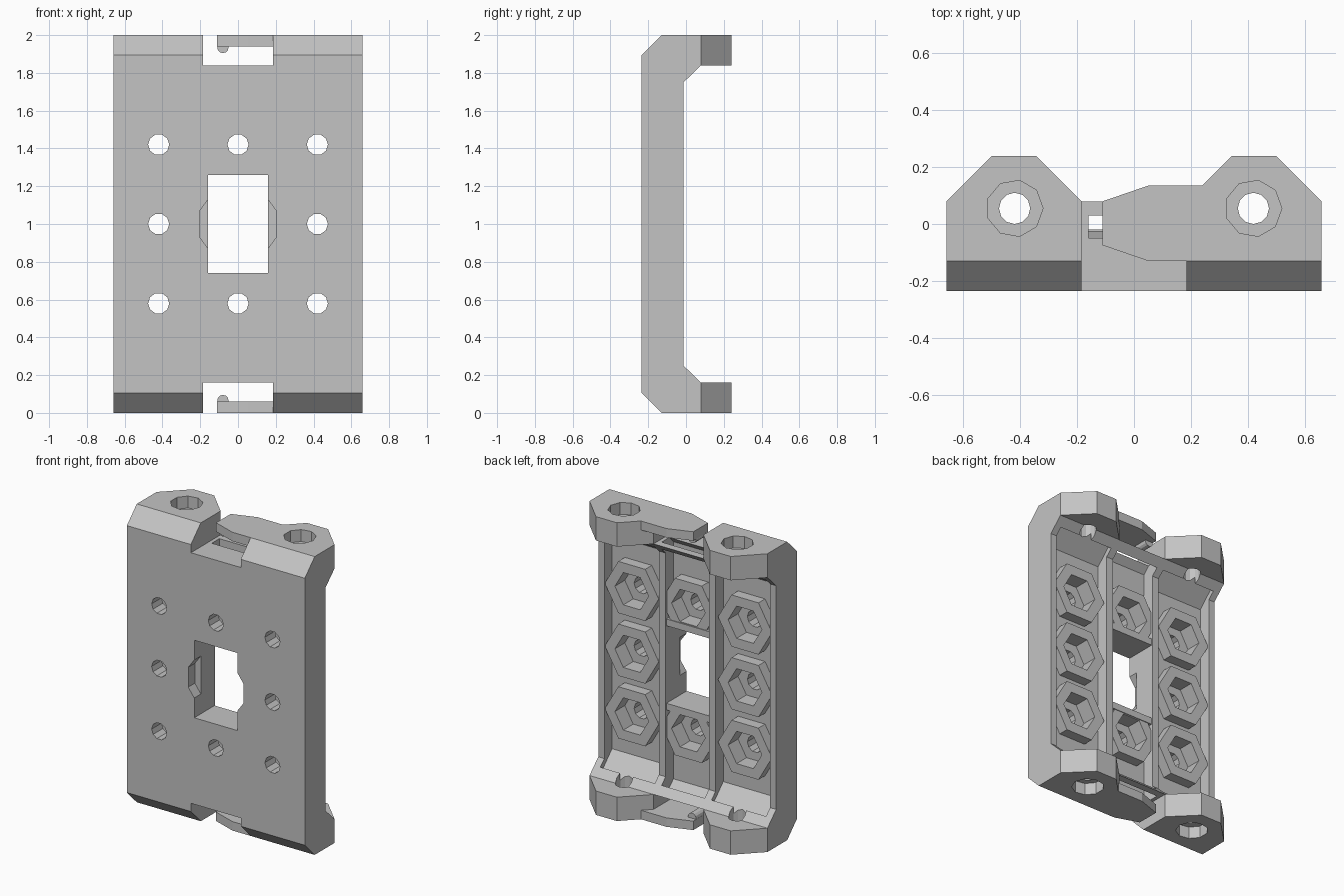
import bpy
import bmesh
import math
from mathutils import Vector

old = bpy.data.objects.get("Cube")
if old:
    bpy.data.objects.remove(old)

grey = bpy.data.materials.new("plain_grey")
grey.use_nodes = True
colour = (0.55, 0.55, 0.55, 1)
grey.diffuse_color = colour
grey.node_tree.nodes["Principled BSDF"].inputs["Base Color"].default_value = colour


def prism(name, points, axis, lo, hi):
    """Extrude a closed outline along an axis. Outline order: x=(y,z), y=(x,z), z=(x,y)."""
    place = {"x": lambda a, b, t: (t, a, b),
             "y": lambda a, b, t: (a, t, b),
             "z": lambda a, b, t: (a, b, t)}[axis]
    bm = bmesh.new()
    face = bm.faces.new([bm.verts.new(place(a, b, lo)) for a, b in points])
    new = bmesh.ops.extrude_face_region(bm, geom=[face])["geom"]
    shift = Vector(place(0, 0, hi - lo))
    bmesh.ops.translate(bm, vec=shift, verts=[v for v in new if isinstance(v, bmesh.types.BMVert)])
    bmesh.ops.recalc_face_normals(bm, faces=bm.faces)
    mesh = bpy.data.meshes.new(name)
    bm.to_mesh(mesh)
    bm.free()
    mesh.materials.append(grey)
    ob = bpy.data.objects.new(name, mesh)
    bpy.context.collection.objects.link(ob)
    return ob


def ring(cx, cy, r, sides, turn=0):
    angles = [math.radians(turn) + math.tau * i / sides for i in range(sides)]
    return [(cx + r * math.cos(a), cy + r * math.sin(a)) for a in angles]


def rect(a0, a1, b0, b1):
    return [(a0, b0), (a1, b0), (a1, b1), (a0, b1)]


def flip(points):
    """Mirror an outline top to bottom about mid height."""
    return [(a, 2 - b) for a, b in reversed(points)]


def combine(target, tool, operation):
    mod = target.modifiers.new(tool.name, "BOOLEAN")
    mod.operation, mod.object, mod.solver = operation, tool, "EXACT"
    bpy.context.view_layer.update()
    result = bpy.data.meshes.new_from_object(target.evaluated_get(bpy.context.evaluated_depsgraph_get()))
    target.modifiers.clear()
    target.data = result
    bpy.data.objects.remove(tool)


def cut(*args):
    combine(body, prism("cutter", *args), "DIFFERENCE")


def add(*args):
    combine(body, prism("addition", *args), "UNION")


# Bracket: side profile limited by the plan outline of the tabs
lower = [(0.24, 0.16), (0.24, 0), (-0.13, 0), (-0.235, 0.105)]
inner = [(-0.013, 0.25), (0.08, 0.16)]
side = lower + flip(lower) + flip(inner) + inner
body = prism("mounting_bracket", side, "x", -0.66, 0.66)
half = [(0.185, 0.08), (0.345, 0.24), (0.5, 0.24), (0.66, 0.08), (0.66, -0.3)]
plan = half + [(-x, y) for x, y in reversed(half)]
combine(body, prism("plan", plan, "z", -0.1, 2.1), "INTERSECT")

# End slots
for z0, z1 in ((-0.1, 0.16), (1.84, 2.1)):
    cut(rect(-0.185, 0.185, z0, z1), "y", -0.4, 0.4)

# Recessed bays between the back ribs, with sloping ends
FLOOR = -0.095


def bay(offset, x0, x1):
    low = [(0.03, offset - 0.03), (FLOOR, offset - FLOOR)]
    cut(low + flip(low), "x", x0, x1)


bay(0.19, 0.21, 0.615)
bay(0.19, -0.615, -0.21)
bay(0.11, -0.16, 0.16)

# Nut bosses and window bars
spots = [(x, z) for x in (-0.42, 0, 0.42) for z in (0.58, 1, 1.42) if (x, z) != (0, 1)]
for x, z in spots:
    add(ring(x, z, 0.2, 6), "y", FLOOR - 0.03, -0.025)
for z in (0.72, 1.28):
    add(rect(-0.17, 0.17, z - 0.025, z + 0.025), "y", FLOOR - 0.03, -0.02)

# Nut pockets and screw holes
for x, z in spots:
    cut(ring(x, z, 0.125, 6), "y", -0.13, 0.05)
    cut(ring(x, z, 0.056, 10), "y", -0.4, 0.1)

# Central window with a shallow round recess in the front
cut(rect(-0.16, 0.16, 0.74, 1.26), "y", -0.4, 0.2)
cut(ring(0, 1, 0.215, 10, 18), "y", -0.4, -0.165)

# Clip arms with a small bump, on the left tabs
arm = [(0.25, 0.135), (0.05, 0.135), (-0.11, 0.08), (-0.11, -0.075), (0.05, -0.13), (0.25, -0.13)]
for z0, z1, bump in ((0, 0.06, 0.065), (1.94, 2, 1.935)):
    add(arm, "z", z0, z1)
    add(ring(-0.08, bump, 0.03, 12), "y", -0.05, 0.05)

# Tab screw holes with outer counterbores
for x in (-0.42, 0.42):
    cut(ring(x, 0.055, 0.055, 12), "z", -0.1, 2.1)
    for z0, z1 in ((-0.1, 0.08), (1.92, 2.1)):
        cut(ring(x, 0.055, 0.1, 9), "z", z0, z1)

for p in body.data.polygons:
    p.use_smooth = False
